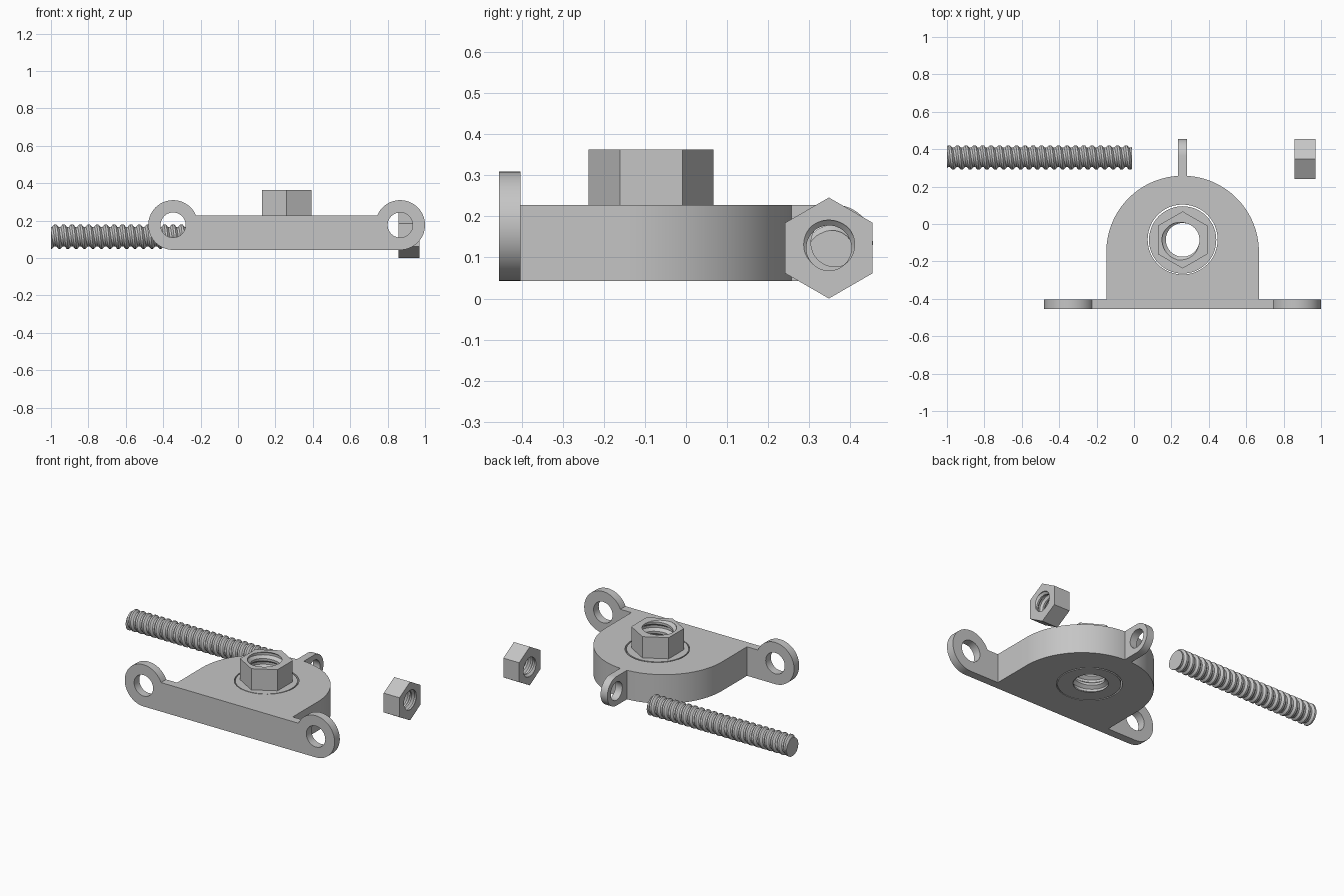
import bpy, bmesh
from math import pi, cos, sin, asin, radians

cube = bpy.data.objects.get("Cube")
if cube:
    bpy.data.objects.remove(cube, do_unlink=True)

# Single colour
grey = bpy.data.materials.new("plain_grey")
grey.use_nodes = True
grey.diffuse_color = (0.56, 0.56, 0.56, 1)
grey.node_tree.nodes["Principled BSDF"].inputs["Base Color"].default_value = grey.diffuse_color

# Shared sizes
MID = 0.26                 # x of the bracket's centre line
LOW, TOP = 0.043, 0.228    # body underside and top
N, M = 48, 8               # thread steps around and per pitch


def finish(name, bm, loc, rot):
    bmesh.ops.remove_doubles(bm, verts=bm.verts, dist=1e-5)
    bmesh.ops.recalc_face_normals(bm, faces=bm.faces)
    mesh = bpy.data.meshes.new(name)
    bm.to_mesh(mesh)
    bm.free()
    mesh.materials.clear()
    mesh.materials.append(grey)
    ob = bpy.data.objects.new(name, mesh)
    bpy.context.collection.objects.link(ob)
    ob.location, ob.rotation_euler = loc, rot
    bpy.ops.object.select_all(action='DESELECT')
    ob.select_set(True)
    bpy.context.view_layer.objects.active = ob
    bpy.ops.object.shade_smooth_by_angle(angle=radians(25))
    return ob


def arc(cx, cy, r, a0, a1, steps=40):
    angles = [radians(a0 + (a1 - a0) * i / steps) for i in range(steps + 1)]
    return [(cx + r * cos(a), cy + r * sin(a)) for a in angles]


def plate(name, loops, depth, loc, rot=(0, 0, 0)):
    """Extrude an outline with holes, centred on its own plane."""
    curve = bpy.data.curves.new(name + "_outline", 'CURVE')
    curve.dimensions, curve.fill_mode, curve.extrude = '2D', 'BOTH', depth / 2
    for pts in loops:
        sp = curve.splines.new('POLY')
        sp.points.add(len(pts) - 1)
        for p, (x, y) in zip(sp.points, pts):
            p.co = (x, y, 0, 1)
        sp.use_cyclic_u = True
    tmp = bpy.data.objects.new(name + "_outline", curve)
    bpy.context.collection.objects.link(tmp)
    deps = bpy.context.evaluated_depsgraph_get()
    mesh = bpy.data.meshes.new_from_object(tmp.evaluated_get(deps))
    bm = bmesh.new()
    bm.from_mesh(mesh)
    bpy.data.objects.remove(tmp, do_unlink=True)
    bpy.data.meshes.remove(mesh)
    return finish(name, bm, loc, rot)


def circle(cx, cy, r):
    return arc(cx, cy, r, 0, 360, 48)[:-1]


def thread(j, z0, z1, pitch, core, crest):
    """One column of a helical thread; its rows follow the helix."""
    col = []
    for k in range(-M, int((z1 - z0) / pitch * M) + M + 1):
        z = min(max(z0 + pitch * (k / M + j / N), z0), z1)
        tri = abs(2 * (((z - z0) / pitch - j / N) % 1) - 1)
        col.append((core + (crest - core) * min(max(2 * tri - 0.5, 0), 1), z))
    return col


def hexagon(j, flat):
    return flat / cos((j % (N // 6)) * 2 * pi / N - pi / 6)


def turned(name, column, loc, rot=(0, 0, 0)):
    """Join (radius, height) columns around the local z axis."""
    bm = bmesh.new()
    cols = []
    for j in range(N + 1):
        a = 2 * pi * j / N
        cols.append([bm.verts.new((r * cos(a), r * sin(a), z)) for r, z in column(j)])
    for a, b in zip(cols, cols[1:]):
        for i in range(len(a) - 1):
            bm.faces.new((a[i], b[i], b[i + 1], a[i + 1]))
    return finish(name, bm, loc, rot)


# Body: block with a round back and a bore for the swivel
back = -0.15
body = arc(MID, back, 0.408, 0, 180, 64) + [(MID - 0.408, -0.403), (MID + 0.408, -0.403)]
plate("bracket_body", [body, circle(MID, -0.083, 0.187)], TOP - LOW, (0, 0, (LOW + TOP) / 2))

# Front strap with a round mounting ear at each end
ear_x, ear_z, ear_r = 0.607, 0.176, 0.133
meet = 180 - asin((TOP - ear_z) / ear_r) * 180 / pi
right_ear = arc(ear_x, ear_z, ear_r, -90, meet)
outline = right_ear + [(-x, z) for x, z in reversed(right_ear)]
plate("front_strap", [outline] + [circle(s * ear_x, ear_z, 0.067) for s in (1, -1)],
      0.052, (MID, -0.429, 0), (pi / 2, 0, 0))

# Back lug: upright ring tab
lug_r = (TOP - LOW) / 2
lug_y, lug_z = 0.455 - lug_r, (LOW + TOP) / 2
lug = arc(lug_y, lug_z, lug_r, -90, 90) + [(0.24, TOP), (0.24, LOW)]
plate("back_lug", [lug, circle(lug_y, lug_z, 0.058)], 0.048, (MID, 0, 0), (pi / 2, 0, pi / 2))


# Swivel: round core in the bore with a hexagonal threaded head
def swivel(j):
    hx, top = hexagon(j, 0.132), 0.363
    bore = thread(j, LOW, top, 0.06, 0.09, 0.11)
    return [bore[0], (0.18, LOW), (0.18, TOP), (hx, TOP), (hx, top)] + bore[::-1]


turned("swivel_nut", swivel, (MID, -0.085, 0), (0, 0, pi / 2))


# Loose hexagonal nut, axis along x
def loose(j):
    hx, w = hexagon(j, 0.1065), 0.112
    bore = thread(j, 0, w, 0.045, 0.055, 0.068)
    return [bore[0], (hx, 0), (hx, w)] + bore[::-1]


turned("loose_nut", loose, (0.858, 0.348, 0.123), (0, pi / 2, 0))


# Threaded rod along x
def rod(j):
    length = 0.988
    return [(0, 0)] + thread(j, 0, length, 0.045, 0.052, 0.065) + [(0, length)]


turned("threaded_rod", rod, (-1, 0.356, 0.114), (0, pi / 2, 0))
